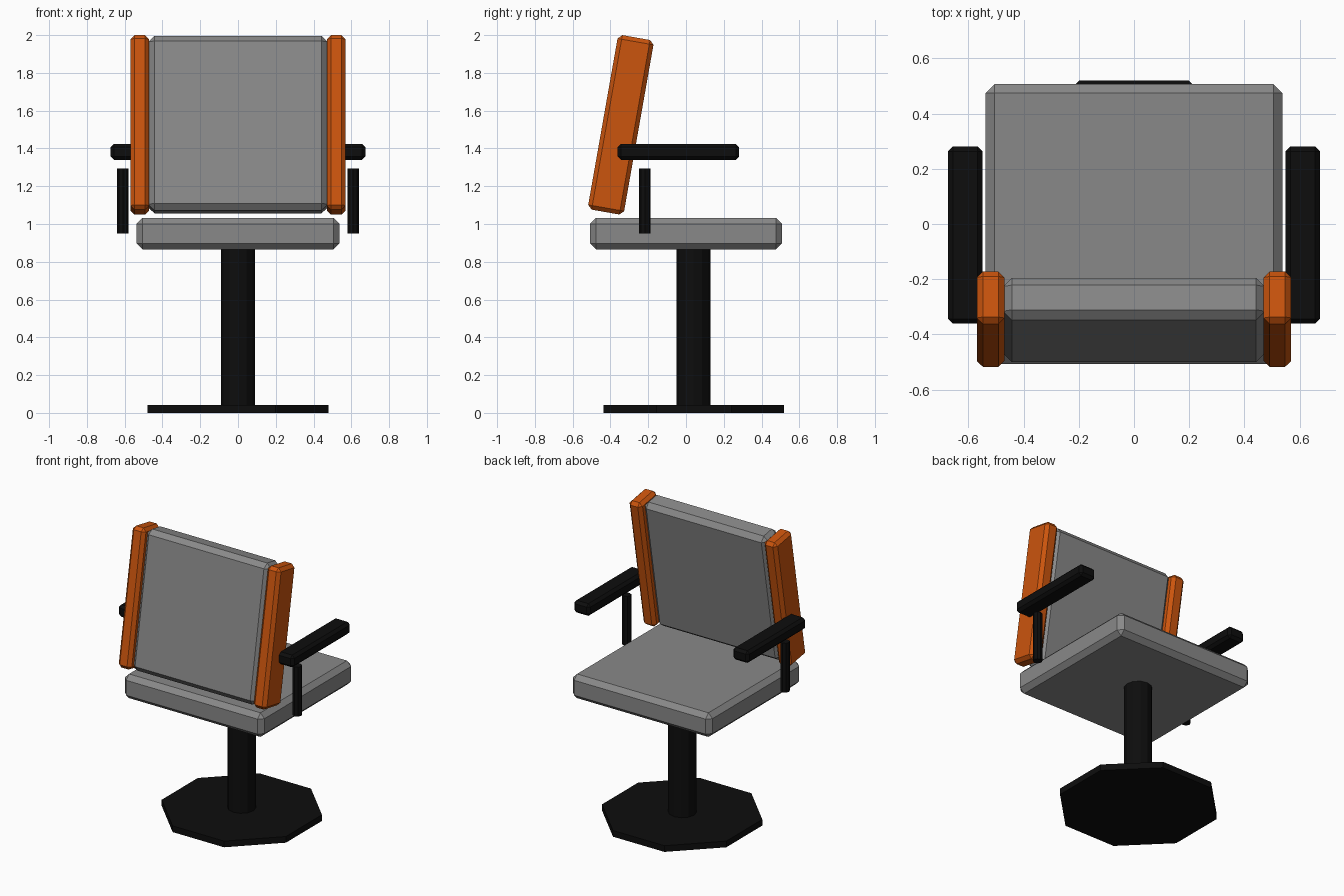
import bpy
import math

if "Cube" in bpy.data.objects:
    bpy.data.objects.remove(bpy.data.objects["Cube"], do_unlink=True)


def make_material(name, rgb):
    mat = bpy.data.materials.new(name)
    mat.use_nodes = True
    colour = (*rgb, 1.0)
    mat.diffuse_color = colour
    mat.node_tree.nodes["Principled BSDF"].inputs["Base Color"].default_value = colour
    return mat


GREY = make_material("grey upholstery", (0.25, 0.25, 0.25))
ORANGE = make_material("orange trim", (0.60, 0.09, 0.004))
BLACK = make_material("black metal", (0.004, 0.004, 0.004))


def cushion(name, size, centre, chamfer, mat, tilt=0.0):
    """Box with a single flat chamfer on every edge."""
    bpy.ops.mesh.primitive_cube_add(size=1, location=centre)
    obj = bpy.context.object
    obj.name = name
    obj.scale = size
    bpy.ops.object.transform_apply(location=False, rotation=False, scale=True)
    obj.rotation_euler.x = tilt
    bevel = obj.modifiers.new("chamfer", "BEVEL")
    bevel.width = chamfer
    bevel.segments = 1
    obj.data.materials.append(mat)
    return obj


def pillar(name, sides, radius, bottom, top, x, y, turn=0.0):
    """Upright prism between two heights."""
    bpy.ops.mesh.primitive_cylinder_add(
        vertices=sides, radius=radius, depth=top - bottom,
        location=(x, y, (bottom + top) / 2), rotation=(0, 0, turn))
    obj = bpy.context.object
    obj.name = name
    obj.data.materials.append(BLACK)
    return obj


# Pedestal
CENTRE_Y = 0.042
pillar("base_plate", 8, 0.478 / math.cos(math.pi / 8), 0, 0.043, 0, CENTRE_Y, math.pi / 8)
pillar("column", 12, 0.09, 0.04, 0.87, 0, CENTRE_Y - 0.002)

# Seat and reclined backrest
TILT = math.radians(-10)
cushion("seat", (1.075, 1.015, 0.168), (0, 0, 0.949), 0.032, GREY)
cushion("backrest", (0.95, 0.155, 0.937), (0, -0.3475, 1.526), 0.032, GREY, TILT)

# Trim, armrests and posts on both sides
for label, side in (("left", 1), ("right", -1)):
    cushion(f"{label}_back_trim", (0.1, 0.193, 0.938),
            (side * 0.52, -0.345, 1.525), 0.022, ORANGE, TILT)
    cushion(f"{label}_armrest", (0.126, 0.643, 0.085),
            (side * 0.612, -0.04, 1.382), 0.018, BLACK)
    pillar(f"{label}_armrest_post", 8, 0.03, 0.95, 1.293, side * 0.61, -0.218)
